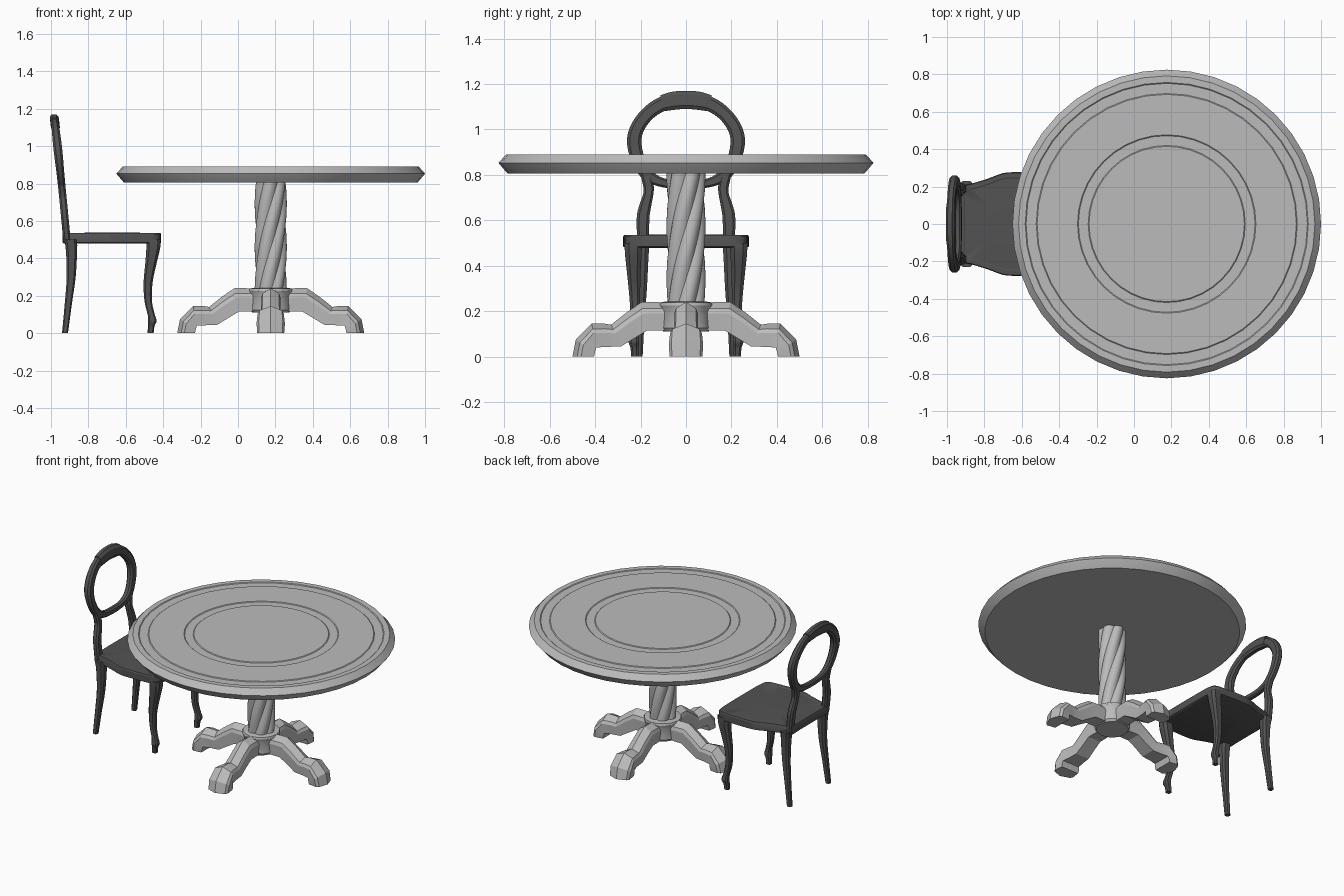
import bpy, bmesh, math
from mathutils import Vector

if "Cube" in bpy.data.objects:
    bpy.data.objects.remove(bpy.data.objects["Cube"])

CX = 0.175  # table centre


def material(name, v):
    m = bpy.data.materials.new(name)
    m.diffuse_color = (v, v, v, 1)
    m.use_nodes = True
    m.node_tree.nodes["Principled BSDF"].inputs["Base Color"].default_value = m.diffuse_color
    return m


PALE = material("pale_grey_wood", 0.50)
DARK = material("dark_grey_wood", 0.085)


def loft(name, rings, mat, closed=False, angle=30):
    """Skin a list of equal-length point rings, capped unless closed."""
    bm = bmesh.new()
    vs = [[bm.verts.new(p) for p in r] for r in rings]
    n = len(rings[0])
    for i in range(len(vs) if closed else len(vs) - 1):
        a, b = vs[i], vs[(i + 1) % len(vs)]
        for j in range(n):
            k = (j + 1) % n
            bm.faces.new((a[j], a[k], b[k], b[j]))
    if not closed:
        bm.faces.new(vs[0])
        bm.faces.new(vs[-1])
    bmesh.ops.recalc_face_normals(bm, faces=bm.faces)
    me = bpy.data.meshes.new(name)
    bm.to_mesh(me)
    bm.free()
    me.materials.append(mat)
    ob = bpy.data.objects.new(name, me)
    bpy.context.collection.objects.link(ob)
    bpy.ops.object.select_all(action='DESELECT')
    ob.select_set(True)
    bpy.context.view_layer.objects.active = ob
    bpy.ops.object.shade_smooth_by_angle(angle=math.radians(angle))
    return ob


def spline(pts, n=4, closed=False):
    """Catmull-Rom samples through points of any dimension."""
    pts = [Vector(p) for p in pts]
    m, out = len(pts), []
    for i in range(m if closed else m - 1):
        if closed:
            a, b, c, d = (pts[(i + k) % m] for k in (-1, 0, 1, 2))
        else:
            a, b, c, d = (pts[min(max(i + k, 0), m - 1)] for k in (-1, 0, 1, 2))
        for s in range(n):
            t = s / n
            out.append(b + (c - a) * (t / 2) + (a * 2 - b * 5 + c * 4 - d) * (t * t / 2)
                       + (b * 3 - a - c * 3 + d) * (t ** 3 / 2))
    return out if closed else out + [pts[-1]]


def circle(r, z, n):
    return [(CX + r * math.cos(2 * math.pi * i / n), r * math.sin(2 * math.pi * i / n), z)
            for i in range(n)]


# table top: bevelled disc with two shallow ring grooves
top = [(.785, .805), (.822, .848), (.825, .853), (.792, .89), (.757, .89), (.752, .886), (.698, .886),
       (.693, .89), (.477, .89), (.472, .886), (.42, .886), (.415, .89)]
loft("table_top", [circle(r, z, 40) for r, z in top], PALE)

# twisted six-lobed column
rings = []
for i in range(29):
    t = i / 28
    ring = []
    for j in range(48):
        a = 2 * math.pi * j / 48
        r = .072 + .014 * abs(math.cos(3 * a))
        b = a + t * math.radians(150)
        ring.append((CX + r * math.cos(b), r * math.sin(b), .225 + .582 * t))
    rings.append(ring)
loft("twisted_column", rings, PALE, angle=40)

# hub
hub = [(.10, .11), (.11, .125), (.108, .2), (.118, .225), (.115, .238), (.09, .242)]
loft("hub", [circle(r, z, 16) for r, z in hub], PALE)

# four table legs: stations are ridge r, z / underside r, z / half width
stations = [(.06, .235, .06, .115, .05), (.13, .24, .13, .115, .052), (.195, .24, .17, .115, .052),
            (.262, .194, .225, .082, .052), (.33, .14, .285, .045, .055), (.36, .145, .35, .042, .06),
            (.415, .145, .395, .04, .07), (.485, .075, .402, .015, .076), (.50, 0, .405, 0, .072)]
for q, side in enumerate(("right", "back", "left", "front")):
    c, s = round(math.cos(q * math.pi / 2)), round(math.sin(q * math.pi / 2))
    rings = []
    for tr, tz, br, bz, w in stations:
        ring = []
        for f, y in ((0, 0), (.22, w * .85), (.4, w), (1, w * .9), (1, -w * .9), (.4, -w), (.22, -w * .85)):
            r, z = tr + (br - tr) * f, tz + (bz - tz) * f
            ring.append((CX + c * r - s * y, s * r + c * y, z))
        rings.append(ring)
    loft("table_leg_" + side, rings, PALE, angle=20)

# chair seat: outline in plan, flared to the front
half = [(-.935, .12), (-.932, .195), (-.86, .218), (-.78, .243), (-.70, .272), (-.62, .277),
        (-.50, .272), (-.435, .262), (-.415, .22), (-.411, .10)]
outline = spline(half + [(x, -y) for x, y in reversed(half)], 3, True)
mid = Vector((-.67, 0))
rings = []
for k, z in ((.96, .478), (1, .484), (1, .528), (.985, .535), (.9, .536), (.88, .533), (.45, .538)):
    rings.append([(*(mid + (p - mid) * k), z) for p in outline])
loft("seat", rings, DARK)

OCT = [(-1, -.5), (-1, .5), (-.6, 1), (.6, 1), (1, .5), (1, -.5), (.6, -1), (-.6, -1)]

# chair legs: x, y, z, half thickness
front = [(-.452, .232, .50, .038), (-.453, .232, .455, .037), (-.466, .23, .37, .030),
         (-.481, .226, .27, .024), (-.480, .224, .17, .020), (-.464, .228, .10, .019),
         (-.458, .23, .065, .023), (-.464, .227, .04, .018), (-.467, .225, 0, .016)]
back = [(-.895, .195, .50, .035), (-.89, .195, .44, .030), (-.892, .196, .30, .024),
        (-.908, .202, .15, .019), (-.925, .207, 0, .016)]
for side, s in (("left", -1), ("right", 1)):
    for name, pts in (("front_leg_", front), ("back_leg_", back)):
        loft(name + side, [[(x + a * w, s * y + b * w, z) for a, b in OCT]
                           for x, y, z, w in spline(pts, 3)], DARK)


def back_x(z):
    t = z - .5
    return -.915 - .09 * t - .02 * t * t


def back_member(name, pts, closed=False):
    """Sweep a moulded section along (y, z, half width, half depth) on the raked back."""
    p = spline(pts, 4, closed)
    n, rings = len(p), []
    for i, (y, z, w, d) in enumerate(p):
        a = p[i - 1] if closed or i else p[0]
        b = p[(i + 1) % n] if closed else p[min(i + 1, n - 1)]
        t = (b - a).to_2d().normalized()
        ring = []
        for u, v in OCT:
            yy, zz = y - t.y * u * w, z + t.x * u * w
            ring.append((back_x(zz) + v * d, yy, zz))
        rings.append(ring)
    loft(name, rings, DARK, closed)


# balloon-shaped open back
side = [(.09, 1.117, .033, .02), (.16, 1.077, .031, .021), (.21, 1.015, .031, .023),
        (.228, .95, .032, .023), (.212, .87, .030, .021), (.17, .80, .027, .02), (.10, .765, .02, .018)]
oval = ([(0, 1.128, .035, .02)] + side + [(0, .757, .02, .018)]
        + [(-y, z, w, d) for y, z, w, d in reversed(side)])
back_member("back_oval", oval, True)

# raised crest on the top of the oval
back_member("crest", [(-.105, 1.115, .036, .022), (-.055, 1.126, .040, .024), (0, 1.13, .040, .024),
                      (.055, 1.126, .040, .024), (.105, 1.115, .036, .022)])

# waisted posts joining the oval to the seat
for name, s in (("left", -1), ("right", 1)):
    back_member("back_post_" + name, [(s * y, z, w, .02) for y, z, w in (
        (.178, .81, .024), (.165, .75, .023), (.166, .715, .022), (.18, .66, .026),
        (.189, .61, .028), (.189, .50, .026))])
